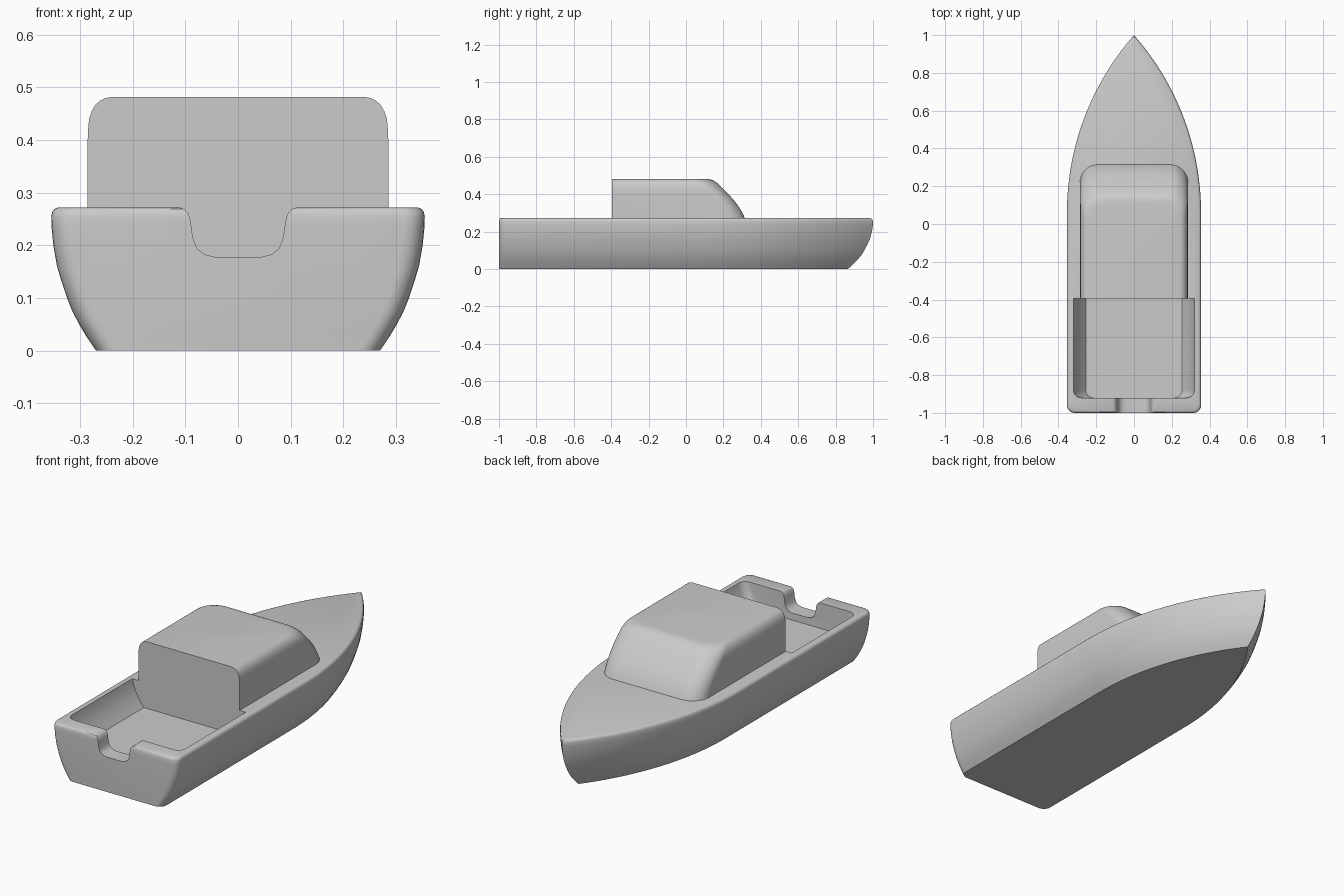
import bpy, bmesh
from math import sin, cos, acos, pi

if "Cube" in bpy.data.objects:
    bpy.data.objects.remove(bpy.data.objects["Cube"])


def loft(name, rings):
    """Skin equal-length closed rings and cap both ends."""
    bm = bmesh.new()
    vs = [[bm.verts.new(p) for p in ring] for ring in rings]
    n = len(vs[0])
    for a, b in zip(vs, vs[1:]):
        for i in range(n):
            j = (i + 1) % n
            bm.faces.new((a[i], a[j], b[j], b[i]))
    bm.faces.new(vs[0][::-1])
    bm.faces.new(vs[-1])
    bmesh.ops.recalc_face_normals(bm, faces=bm.faces)
    me = bpy.data.meshes.new(name)
    bm.to_mesh(me)
    bm.free()
    ob = bpy.data.objects.new(name, me)
    bpy.context.collection.objects.link(ob)
    return ob


def arc(cx, cy, r, a0, a1, n):
    return [(cx + r * cos(a0 + (a1 - a0) * i / n),
             cy + r * sin(a0 + (a1 - a0) * i / n)) for i in range(n + 1)]


def mirrored(half):
    """Close a right-hand outline with its mirror, sharing centre points."""
    return half + [(-x, y) for x, y in reversed(half) if abs(x) > 1e-6]


def at_z(outline, z):
    return [(x, y, z) for x, y in outline]


def activate(ob):
    bpy.ops.object.select_all(action='DESELECT')
    ob.select_set(True)
    bpy.context.view_layer.objects.active = ob


def smooth(ob, angle=0.55):
    activate(ob)
    bpy.ops.object.shade_smooth_by_angle(angle=angle)


def cut(ob, cutter):
    cutter.hide_render = True
    mod = ob.modifiers.new("cut", 'BOOLEAN')
    mod.operation, mod.solver, mod.object = 'DIFFERENCE', 'EXACT', cutter
    activate(ob)
    bpy.ops.object.modifier_apply(modifier=mod.name)
    bpy.data.objects.remove(cutter)


# Hull: pointed plan outline, inset towards the keel plate
W, Y0 = 0.355, 0.06
R = (W * W + (1 - Y0) ** 2) / (2 * W)


def hull_ring(z, inset, stern):
    r = 0.04
    bow_r = R - inset
    tip = acos((R - W) / bow_r)
    half = arc(W - inset - r, stern + r, r, -pi / 2, 0, 6)
    bow = arc(W - R, Y0, bow_r, 0, tip, 28)
    bow[-1] = (0.0, bow[-1][1])
    return at_z(mirrored(half + bow), z)


layers = [(0, .085, -1), (.025, .068, -1), (.05, .053, -1), (.075, .040, -1),
          (.10, .030, -1), (.13, .020, -1), (.16, .011, -1), (.20, .004, -1),
          (.235, .0005, -1), (.255, 0, -1), (.264, .002, -.998),
          (.269, .006, -.995), (.272, .013, -.989)]
hull = loft("hull", [hull_ring(*l) for l in layers])


# Cockpit well with sloping sides and rounded rear corners
def well_ring(z, w):
    half = arc(w - .04, -.92 + .04, .04, -pi / 2, 0, 6) + [(w, -.395)]
    return at_z(mirrored(half), z)


cut(hull, loft("cockpit_cutter", [well_ring(z, w) for z, w in (
    (.142, .255), (.175, .280), (.21, .300), (.245, .314), (.275, .321), (.35, .321))]))

# Rounded notch in the transom
notch = [(.045, .178), (.064, .183), (.078, .194), (.086, .215), (.090, .245),
         (.094, .259), (.101, .268), (.113, .273), (.113, .35)]
cut(hull, loft("notch_cutter", [[(x, y, z) for x, z in mirrored(notch)]
                                for y in (-1.1, -.90)]))
smooth(hull)


# Cabin: rounded front corners, raked windscreen, soft roof edge
def cabin_ring(z, w, front):
    r = .095
    half = [(w, -.395)] + arc(w - r, front - r, r, 0, pi / 2, 10)
    return at_z(mirrored(half), z)


cabin = loft("cabin", [cabin_ring(*c) for c in (
    (.271, .286, .315), (.30, .286, .302), (.33, .286, .284), (.36, .286, .262),
    (.39, .286, .236), (.42, .285, .207), (.44, .283, .188), (.455, .278, .172),
    (.467, .271, .157), (.475, .262, .143), (.480, .252, .128), (.482, .240, .110))])
smooth(cabin)
